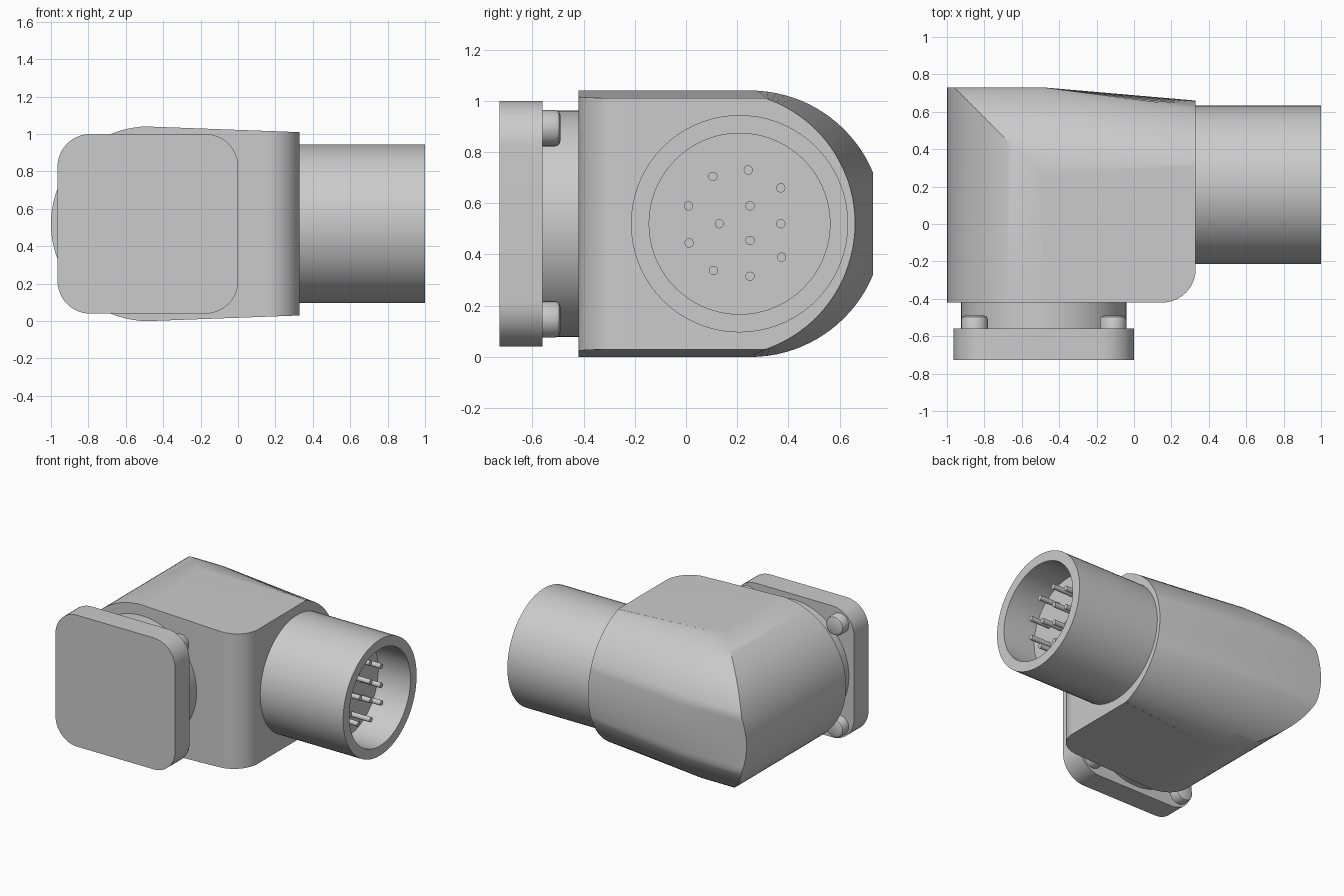
import bpy, bmesh
from math import sin, cos, pi, radians, sqrt

cube = bpy.data.objects.get("Cube")
if cube:
    bpy.data.objects.remove(cube, do_unlink=True)

grey = bpy.data.materials.new("light grey")
grey.use_nodes = True
grey.diffuse_color = (0.6, 0.6, 0.6, 1)
grey.node_tree.nodes["Principled BSDF"].inputs["Base Color"].default_value = (0.6, 0.6, 0.6, 1)

MID = 0.52      # height of all the main axes
parts = []


def place(axis, d, u, v):
    """Put a 2D point (u, v) on the plane at distance d along an axis."""
    return {"x": (d, u, v), "y": (u, d, v), "z": (u, v, d)}[axis]


def loft(name, rings):
    """Bridge equal-length rings of points and close both ends."""
    bm = bmesh.new()
    loops = [[bm.verts.new(p) for p in ring] for ring in rings]
    n = len(loops[0])
    for a, b in zip(loops, loops[1:]):
        for i in range(n):
            j = (i + 1) % n
            bm.faces.new((a[i], a[j], b[j], b[i]))
    bm.faces.new(loops[0])
    bm.faces.new(loops[-1])
    bmesh.ops.recalc_face_normals(bm, faces=bm.faces)
    mesh = bpy.data.meshes.new(name)
    bm.to_mesh(mesh)
    bm.free()
    mesh.materials.append(grey)
    obj = bpy.data.objects.new(name, mesh)
    bpy.context.collection.objects.link(obj)
    parts.append(obj)
    return obj


def prism(name, axis, outline, start, end):
    return loft(name, [[place(axis, d, u, v) for u, v in outline] for d in (start, end)])


def arc(cu, cv, r, a0, a1, n):
    return [(cu + r * cos(radians(a0 + (a1 - a0) * i / n)),
             cv + r * sin(radians(a0 + (a1 - a0) * i / n))) for i in range(n + 1)]


def turned(name, axis, cu, cv, profile, n):
    """Round part: profile is a list of (distance, radius)."""
    return loft(name, [[place(axis, d, cu + r * cos(2 * pi * i / n), cv + r * sin(2 * pi * i / n))
                        for i in range(n)] for d, r in profile])


def select_only(obj):
    bpy.ops.object.select_all(action="DESELECT")
    obj.select_set(True)
    bpy.context.view_layer.objects.active = obj


def keep_inside(obj, cutter):
    mod = obj.modifiers.new("trim", "BOOLEAN")
    mod.operation = "INTERSECT"
    mod.solver = "EXACT"
    mod.object = cutter
    select_only(obj)
    bpy.ops.object.modifier_apply(modifier=mod.name)
    parts.remove(cutter)
    bpy.data.objects.remove(cutter, do_unlink=True)


# Elbow housing: round-backed section that tapers towards the barrel
def housing_section(x, t, n=48):
    ring = [(x, -0.6, MID - 0.52 + 0.03 * t), (x, -0.6, MID + 0.52 - 0.03 * t)]
    for i in range(n + 1):
        a = pi / 2 - pi * i / n
        wide = min(0.25 + 0.52 * cos(a), 0.73)
        narrow = 0.142 + sqrt(0.518 ** 2 - (0.49 * sin(a)) ** 2)
        ring.append((x, wide + (narrow - wide) * t, MID + (0.52 - 0.03 * t) * sin(a)))
    return ring


housing = loft("elbow_housing", [housing_section(-1.2, 0), housing_section(-0.48, 0),
                                 housing_section(0.411, 1.1)])

# Trim the rounded right-hand end, then the footprint with its filleted corner
round_end = arc(-0.48, MID, 0.52, 95, 265, 48)
keep_inside(housing, prism("round_end_cutter", "y",
                           [(0.6, 1.3), (-0.4, 1.08)] + round_end + [(-0.4, -0.04), (0.6, -0.26)],
                           -0.9, 1.2))
footprint = [(-1.5, -0.42)] + arc(0.15, -0.24, 0.18, -90, 0, 16) + [(0.33, 1.5), (-1.5, 1.5)]
keep_inside(housing, prism("footprint_cutter", "z", footprint, -0.5, 1.6))

# Hollow barrel with a recessed floor
turned("barrel", "x", 0.209, MID,
       [(0.3, 0.424), (1, 0.424), (1, 0.353), (0.74, 0.353)], 72)

# Contact pins
pins = [(0.105, 0.705), (0.243, 0.73), (0.37, 0.66), (0.01, 0.59), (0.25, 0.59), (0.13, 0.52),
        (0.37, 0.52), (0.012, 0.445), (0.25, 0.455), (0.373, 0.39), (0.107, 0.338), (0.25, 0.315)]
for i, (y, z) in enumerate(pins):
    turned(f"contact_pin_{i + 1}", "x", y, z, [(0.72, 0.018), (0.9, 0.018)], 16)

# Neck between housing and flange
turned("neck", "y", -0.482, MID, [(-0.6, 0.442), (-0.38, 0.442)], 72)

# Rounded square flange
flange = []
for k, (sx, sz) in enumerate([(1, 1), (-1, 1), (-1, -1), (1, -1)]):
    flange += arc(-0.482 + sx * 0.308, MID + sz * 0.305, 0.175, 90 * k, 90 * k + 90, 12)
prism("flange", "y", flange, -0.727, -0.56)

# Screw heads on the back of the flange
for side, x in (("left", -0.112), ("right", -0.852)):
    for level, z in (("upper", 0.893), ("lower", 0.147)):
        turned(f"{level}_{side}_screw", "y", x, z,
               [(-0.6, 0.071), (-0.51, 0.071), (-0.496, 0.065), (-0.49, 0.051)], 32)

for obj in parts:
    select_only(obj)
    bpy.ops.object.shade_smooth_by_angle(angle=radians(30))
